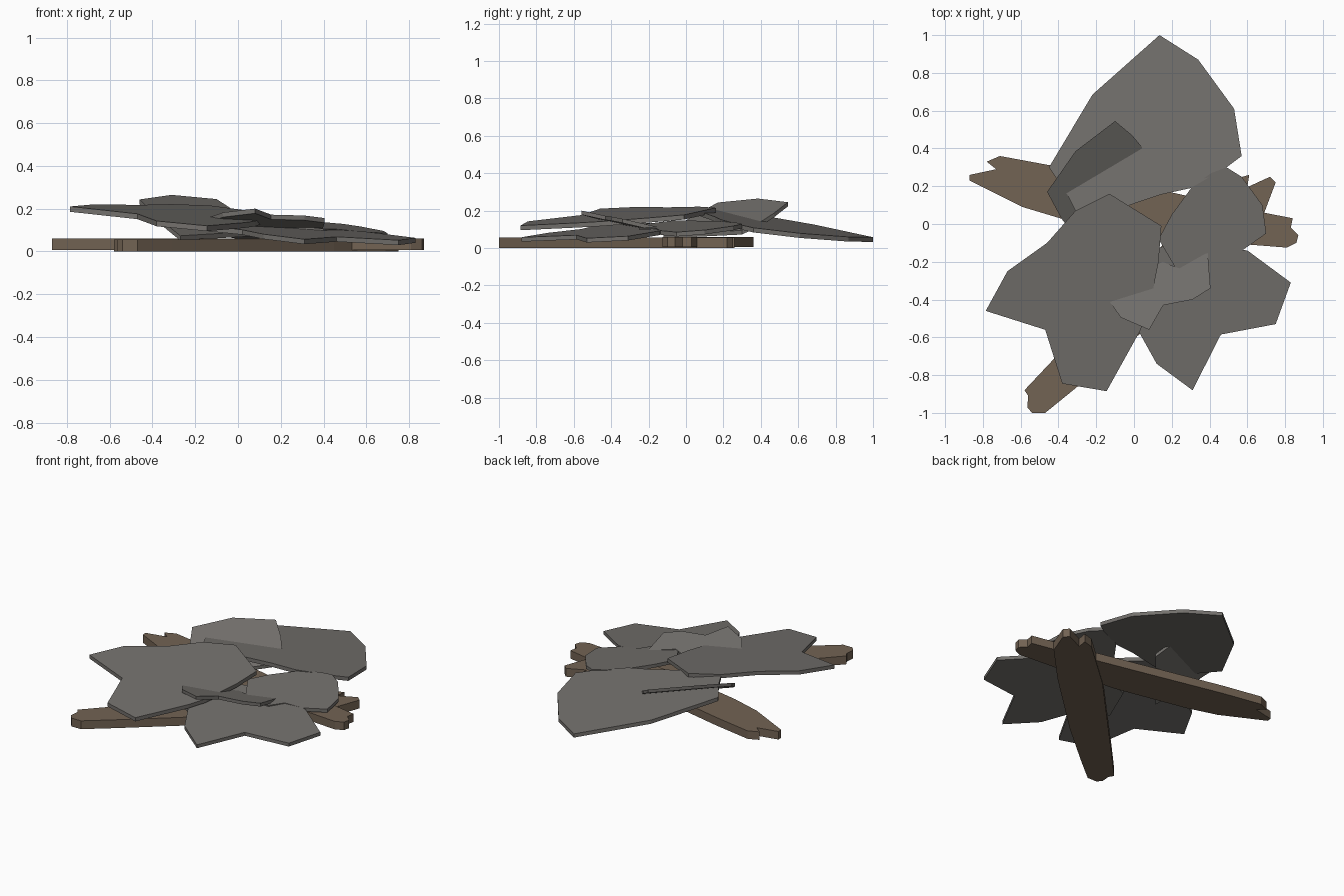
import bpy, bmesh


def material(name, rgb):
    m = bpy.data.materials.new(name)
    m.diffuse_color = (*rgb, 1.0)
    return m


STONE = material("warm grey stone", (0.170, 0.161, 0.150))
WOOD = material("weathered brown wood", (0.170, 0.125, 0.087))


def slab(name, outline, plane, thickness, mat):
    """Extruded outline whose top lies on z = a + b*x + c*y."""
    a, b, c = plane
    bm = bmesh.new()
    top = [bm.verts.new((x, y, a + b * x + c * y)) for x, y in outline]
    low = [bm.verts.new((v.co.x, v.co.y, v.co.z - thickness)) for v in top]
    bm.faces.new(top)
    bm.faces.new(low[::-1])
    for i in range(len(top)):
        j = (i + 1) % len(top)
        bm.faces.new((top[i], low[i], low[j], top[j]))
    bmesh.ops.recalc_face_normals(bm, faces=bm.faces)
    bmesh.ops.triangulate(bm, faces=[f for f in bm.faces if len(f.verts) > 4])
    me = bpy.data.meshes.new(name)
    bm.to_mesh(me)
    bm.free()
    me.materials.append(mat)
    ob = bpy.data.objects.new(name, me)
    bpy.context.collection.objects.link(ob)
    return ob


# Splintered planks crossing on the ground
slab("long_plank",
     [(-.87, .23), (-.87, .26), (-.73, .29), (-.78, .33), (-.71, .36),
      (-.44, .31), (.14, .18), (.69, .06), (.84, .03), (.83, -.02),
      (.87, -.06), (.86, -.10), (.81, -.125), (.62, -.11), (.1, -.07),
      (-.39, .03), (-.59, .09)],
     (.06, 0, 0), .054, WOOD)
slab("diagonal_plank",
     [(-.58, -.88), (-.56, -.91), (-.565, -.97), (-.54, -1.0), (-.47, -1.0),
      (-.31, -.87), (0, -.61), (.45, -.19), (.69, .06), (.75, .22),
      (.72, .25), (.60, .195), (.61, .26), (.54, .24), (.2, -.06),
      (-.42, -.71)],
     (.056, 0, 0), .056, WOOD)

# Broken stone slabs heaped over the planks
slab("back_slab",
     [(-.45, .30), (-.22, .685), (.135, 1.0), (.34, .87), (.53, .61),
      (.57, .36), (.49, .30), (.30, .19), (.14, .155), (-.2, .04),
      (-.31, .07), (-.35, .15)],
     (.198, -.075, -.13), .025, STONE)
slab("left_slab",
     [(-.13, .16), (.145, -.01), (.13, -.2), (.08, -.45), (.03, -.57),
      (-.145, -.885), (-.38, -.845), (-.47, -.56), (-.785, -.46),
      (-.67, -.25), (-.46, -.1), (-.31, .07)],
     (.19, -.08, .092), .025, STONE)
slab("right_front_slab",
     [(.6, -.14), (.83, -.31), (.75, -.53), (.46, -.585), (.31, -.88),
      (.12, -.74), (.02, -.56), (-.2, -.47), (-.1, -.22), (.2, -.1)],
     (.145, -.07, .075), .023, STONE)
slab("right_slab",
     [(.49, .30), (.57, .25), (.68, .10), (.70, -.05), (.58, -.135),
      (.46, -.16), (.40, -.25), (.23, -.25), (.13, -.08), (.20, .05),
      (.31, .20), (.41, .27)],
     (.165, -.11, .06), .023, STONE)

# Small tilted shards
slab("tilted_back_shard",
     [(-.46, .17), (-.31, .385), (-.10, .545), (-.01, .47), (.04, .41),
      (.08, .30), (-.12, .06), (-.27, -.12), (-.385, .03)],
     (.245 - .36 * .28 - .35 * .36, -.36, .35), .022, STONE)
slab("tilted_front_shard",
     [(-.13, -.41), (.0, -.30), (.15, -.2), (.24, -.235), (.39, -.15),
      (.405, -.34), (.31, -.40), (.155, -.43), (.08, -.56), (-.07, -.495)],
     (.07, .02, -.23), .022, STONE)
